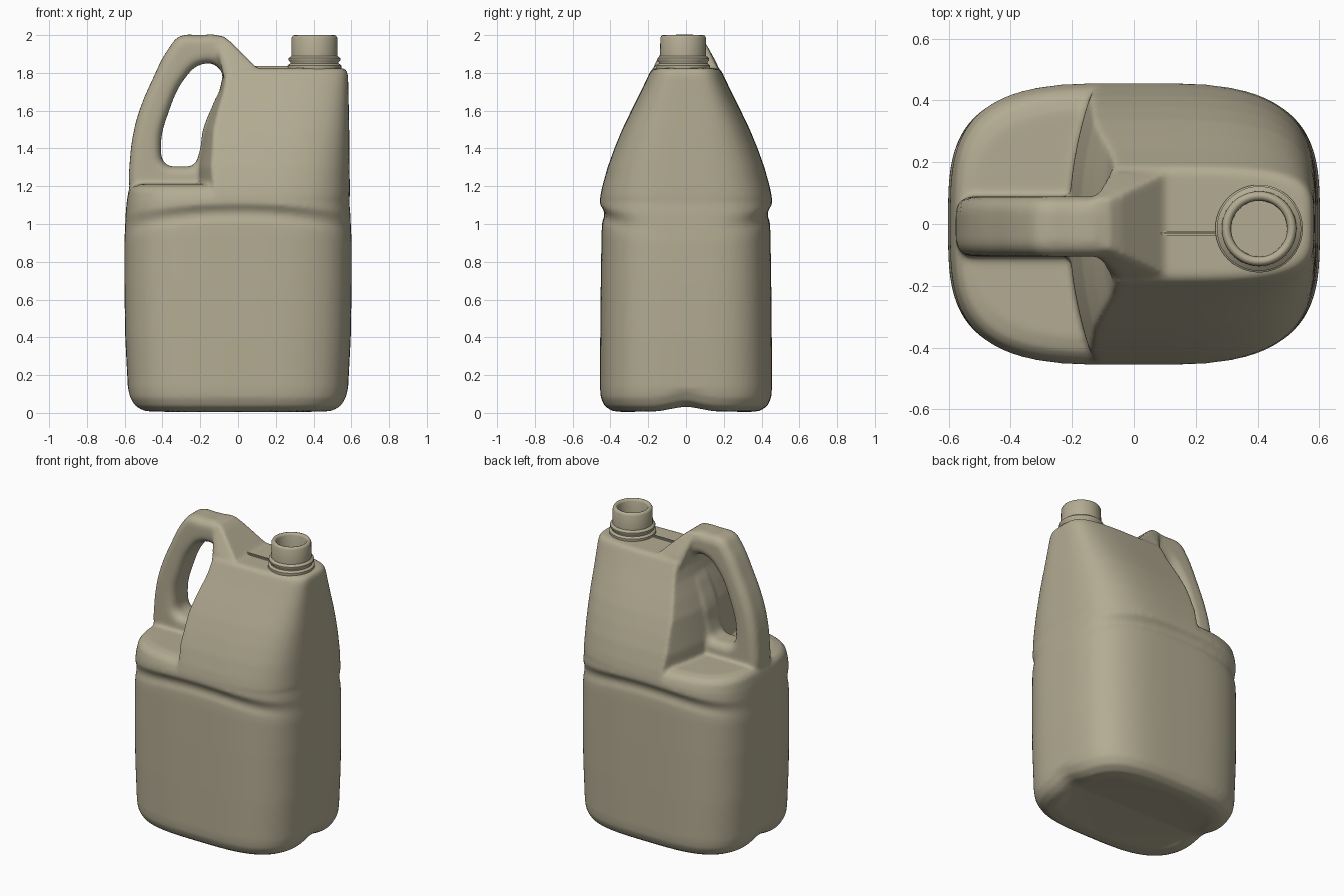
import bpy, bmesh, math
from mathutils import Vector

if "Cube" in bpy.data.objects:
    bpy.data.objects.remove(bpy.data.objects["Cube"])

plastic = bpy.data.materials.new("tan_plastic")
plastic.diffuse_color = (0.45, 0.41, 0.29, 1)
plastic.use_nodes = True
plastic.node_tree.nodes["Principled BSDF"].inputs["Base Color"].default_value = plastic.diffuse_color


def make(name, bm):
    bmesh.ops.recalc_face_normals(bm, faces=bm.faces)
    me = bpy.data.meshes.new(name)
    bm.to_mesh(me)
    bm.free()
    ob = bpy.data.objects.new(name, me)
    bpy.context.collection.objects.link(ob)
    me.materials.append(plastic)
    return ob


def skin(bm, rings, cap=True):
    """Bridge closed rings of points, optionally capping both ends."""
    rows = [[bm.verts.new(p) for p in r] for r in rings]
    n = len(rows[0])
    for a, b in zip(rows, rows[1:]):
        for i in range(n):
            j = (i + 1) % n
            bm.faces.new((a[i], a[j], b[j], b[i]))
    if cap:
        bm.faces.new(rows[0][::-1])
        bm.faces.new(rows[-1])


def section(a, b, n, count=128):
    """Superellipse outline."""
    pts = []
    for i in range(count):
        t = 2 * math.pi * i / count
        c, s = math.cos(t), math.sin(t)
        r = (abs(c) ** n + abs(s) ** n) ** (-1 / n)
        pts.append((a * r * c, b * r * s))
    return pts


def lerp_table(table, z):
    for (z0, v0), (z1, v1) in zip(table, table[1:]):
        if z <= z1:
            return v0 + (v1 - v0) * max(0, (z - z0) / (z1 - z0))
    return table[-1][1]


# Lower body: z, half width, half depth, arch of the shoulder step
lower = [(0.005, 0.46, 0.34, 0), (0.01, 0.51, 0.39, 0), (0.035, 0.55, 0.43, 0),
         (0.08, 0.575, 0.451, 0), (0.13, 0.583, 0.455, 0), (0.4, 0.597, 0.454, 0),
         (0.7, 0.602, 0.451, 0), (0.95, 0.602, 0.447, 0.04), (1.01, 0.60, 0.444, 0.07),
         (1.045, 0.598, 0.431, 0.07), (1.07, 0.597, 0.433, 0.07), (1.11, 0.595, 0.458, 0.06),
         (1.14, 0.59, 0.454, 0.03), (1.175, 0.58, 0.44, 0), (1.2, 0.56, 0.415, 0),
         (1.212, 0.52, 0.37, 0)]
rings = []
for z, a, b, arch in lower:
    ring = []
    for x, y in section(a, b, 3.4):
        notch = 0.03 * math.exp(-(y / 0.1) ** 2) * min(1, abs(x) / 0.5) if z < 0.1 else 0
        ring.append((x, y, z - arch * (x / 0.6) ** 2 + notch))
    rings.append(ring)
bm = bmesh.new()
skin(bm, rings)
body = make("jug_body", bm)

# Upper body: tapers front to back, cut off on the left by the recess wall
upper = [(1.0, 0.58, 0.415, 3.4), (1.14, 0.592, 0.455, 3.4), (1.2, 0.592, 0.443, 3.4),
         (1.3, 0.591, 0.415, 3.5), (1.4, 0.59, 0.379, 3.6), (1.5, 0.589, 0.338, 3.7),
         (1.6, 0.587, 0.29, 3.8), (1.7, 0.585, 0.24, 4), (1.78, 0.583, 0.202, 4.2),
         (1.81, 0.578, 0.188, 4.2), (1.825, 0.56, 0.17, 4.2)]
wall = [(1.0, -0.2), (1.2, -0.21), (1.3, -0.21), (1.5, -0.175), (1.6, -0.14),
        (1.7, -0.10), (1.83, -0.07)]
bm = bmesh.new()
skin(bm, [[(max(x, lerp_table(wall, z) + 0.4 * y * y), y, z) for x, y in section(a, b, n)]
          for z, a, b, n in upper])
parts = [body, make("upper_body", bm)]

# Ramp from the handle top down to the neck deck
bm = bmesh.new()
for x, y, z in [(-0.06, 0.2, 1.72), (0.1, 0.19, 1.72), (-0.05, 0.165, 1.85),
                (0.1, 0.165, 1.825), (-0.13, 0.08, 1.995), (-0.08, 0.08, 1.995),
                (-0.04, 0.1, 1.965), (-0.06, 0.12, 1.86)]:
    for s in (1, -1):
        bm.verts.new((x, s * y, z))
bmesh.ops.convex_hull(bm, input=bm.verts)
parts.append(make("handle_ramp", bm))

# Handle: outline with a hole, extruded and rounded
outer = [(-0.55, 1.08), (-0.575, 1.2), (-0.573, 1.33), (-0.55, 1.5), (-0.515, 1.62),
         (-0.46, 1.75), (-0.36, 1.94), (-0.31, 1.992), (-0.2, 2.0), (-0.1, 1.997),
         (-0.04, 1.96), (0.03, 1.89), (0.1, 1.8), (0.1, 1.08)]
hole = [(-0.3, 1.305), (-0.385, 1.32), (-0.408, 1.4), (-0.365, 1.6), (-0.275, 1.78),
        (-0.2, 1.843), (-0.12, 1.84), (-0.08, 1.775), (-0.13, 1.64), (-0.185, 1.5),
        (-0.205, 1.38), (-0.235, 1.315)]
cu = bpy.data.curves.new("handle", 'CURVE')
cu.dimensions = '2D'
cu.fill_mode = 'BOTH'
cu.extrude, cu.bevel_depth, cu.offset, cu.bevel_resolution = 0.045, 0.052, -0.052, 4
for pts in (outer, hole):
    sp = cu.splines.new('BEZIER')
    sp.bezier_points.add(len(pts) - 1)
    sp.use_cyclic_u = True
    sp.resolution_u = 6
    for bp, (x, z) in zip(sp.bezier_points, pts):
        bp.co = (x, z, 0)
        bp.handle_left_type = bp.handle_right_type = 'AUTO'
handle = bpy.data.objects.new("handle", cu)
bpy.context.collection.objects.link(handle)
bpy.context.view_layer.update()
bm = bmesh.new()
bm.from_mesh(handle.to_mesh())
for v in bm.verts:
    v.co = Vector((v.co.x, -v.co.z - 0.008, v.co.y))
bmesh.ops.remove_doubles(bm, verts=bm.verts, dist=0.0005)
bpy.data.objects.remove(handle)
parts.append(make("handle_grip", bm))

# Fuse the parts into one softly blended moulding
bpy.ops.object.select_all(action='DESELECT')
for p in parts:
    p.select_set(True)
bpy.context.view_layer.objects.active = body
bpy.ops.object.join()
rm = body.modifiers.new("fuse", 'REMESH')
rm.mode = 'VOXEL'
rm.voxel_size = 0.011
rm.use_smooth_shade = True
sm = body.modifiers.new("soften", 'SMOOTH')
sm.factor, sm.iterations = 0.5, 9

# Neck: turned profile with flange, collar, lip and open mouth
profile = [(0.135, 1.79), (0.142, 1.825), (0.142, 1.84), (0.128, 1.85), (0.128, 1.857),
           (0.137, 1.866), (0.137, 1.878), (0.122, 1.89), (0.121, 1.985), (0.114, 1.998),
           (0.105, 2.0), (0.096, 1.996), (0.091, 1.985), (0.09, 1.85)]
bm = bmesh.new()
skin(bm, [[(0.405 + r * math.cos(t), -0.015 + r * math.sin(t), z)
           for t in (2 * math.pi * i / 48 for i in range(48))] for r, z in profile])
neck = make("neck", bm)

# Raised mould seam on the deck
bm = bmesh.new()
bmesh.ops.create_cube(bm, size=1)
for v in bm.verts:
    v.co = Vector((0.18 + v.co.x * 0.2, -0.03 + v.co.y * 0.016, 1.82 + v.co.z * 0.035))
bmesh.ops.bevel(bm, geom=bm.edges[:], offset=0.005, segments=2, affect='EDGES')
seam = make("deck_seam", bm)

for ob in (neck, seam):
    bpy.ops.object.select_all(action='DESELECT')
    ob.select_set(True)
    bpy.context.view_layer.objects.active = ob
    bpy.ops.object.shade_smooth_by_angle(angle=math.radians(50))
